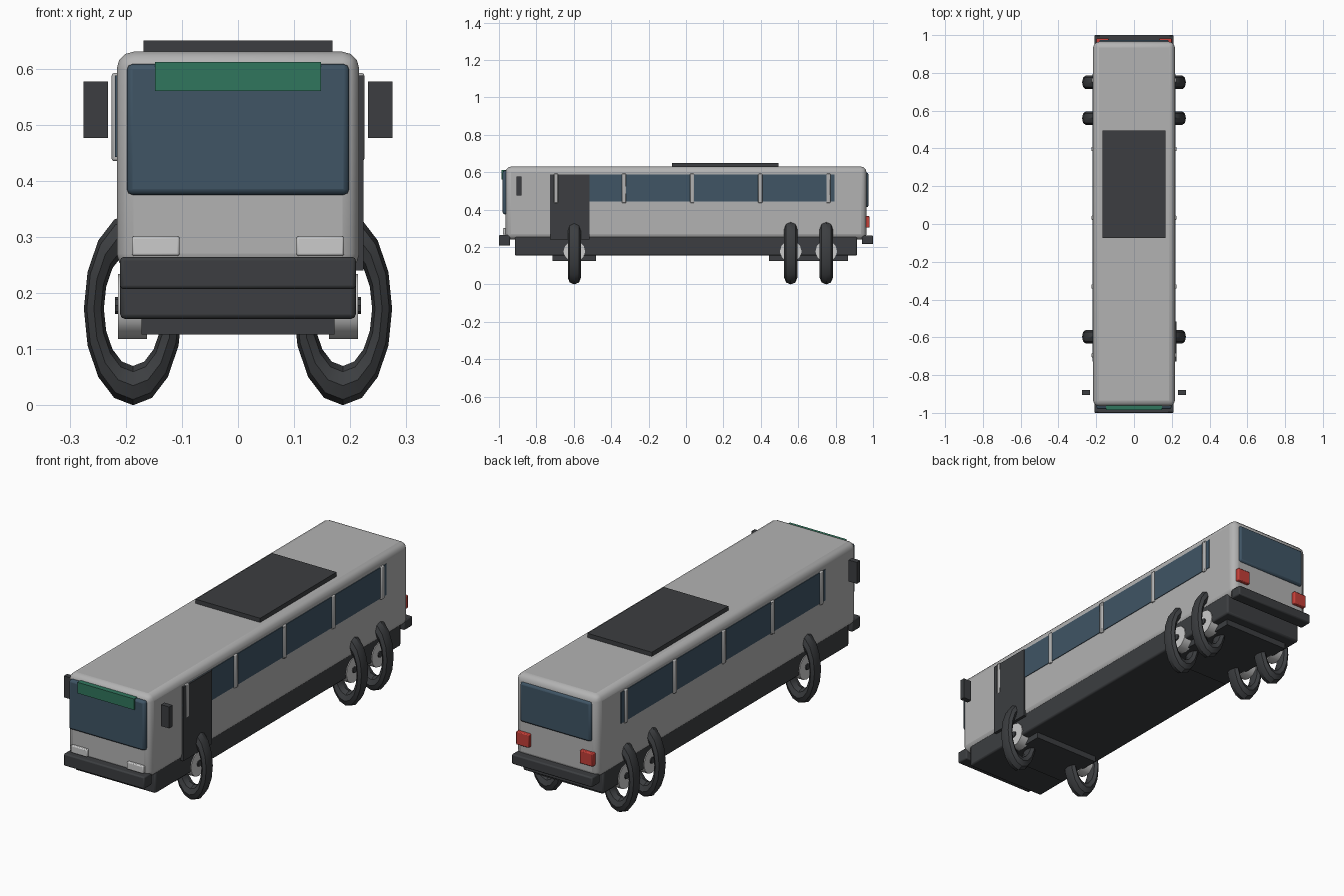
import bpy, math

if "Cube" in bpy.data.objects:
    bpy.data.objects.remove(bpy.data.objects["Cube"])

def mat(name, c):
    m = bpy.data.materials.new(name)
    m.diffuse_color = (*c, 1)
    m.use_nodes = True
    m.node_tree.nodes["Principled BSDF"].inputs["Base Color"].default_value = m.diffuse_color
    return m

DARK = mat("dark_trim", (0.045, 0.048, 0.052))
GLASS = mat("tinted_glass", (0.05, 0.09, 0.13))
RED = mat("red_lens", (0.55, 0.05, 0.04))
GREEN = mat("green_display", (0.03, 0.18, 0.11))
WHITE = mat("clear_lens", (0.85, 0.85, 0.85))
BODY = mat("body_paint", (0.45, 0.45, 0.45))
METAL = mat("hub_metal", (0.55, 0.56, 0.57))

def finish(o, name, m):
    o.name = name
    o.data.materials.append(m)
    bpy.ops.object.shade_smooth_by_angle(angle=math.radians(30))
    return o

def box(name, x, y, z, m, bevel=0.0, seg=2):
    """Box from (min, max) ranges on each axis."""
    r = (x, y, z)
    bpy.ops.mesh.primitive_cube_add(size=1, location=[(a + b) / 2 for a, b in r])
    o = bpy.context.object
    o.scale = [b - a for a, b in r]
    bpy.ops.object.transform_apply(location=False, rotation=False, scale=True)
    if bevel:
        b = o.modifiers.new("bevel", 'BEVEL')
        b.width, b.segments = bevel, seg
    return finish(o, name, m)

def side_box(name, s, x, y, z, m, bevel=0.0):
    return box(name, tuple(sorted((s * x[0], s * x[1]))), y, z, m, bevel)

def cyl(name, x0, x1, y, z, r, m, n=12):
    bpy.ops.mesh.primitive_cylinder_add(vertices=n, radius=r, depth=abs(x1 - x0),
        location=((x0 + x1) / 2, y, z), rotation=(0, math.pi / 2, 0))
    return finish(bpy.context.object, name, m)

# Shell and lower skirt
box("body", (-.216, .216), (-.965, .965), (.24, .63), BODY, .03, 3)
box("skirt", (-.21, .21), (-.915, .915), (.154, .26), DARK, .008)
box("roof_unit", (-.168, .168), (-.075, .495), (.62, .65), DARK)

# Front: glass, display, lights, bumper
box("windshield", (-.198, .198), (-.98, -.95), (.375, .608), GLASS, .01)
box("route_display", (-.148, .148), (-.986, -.96), (.56, .612), GREEN)
box("front_bumper", (-.21, .21), (-1, -.94), (.207, .264), DARK, .006)
# Rear: glass and bumper
box("rear_window", (-.185, .185), (.95, .975), (.412, .598), GLASS, .01)
box("rear_bumper", (-.21, .21), (.94, 1), (.215, .262), DARK, .006)

# Door on the right side
box("door", (.2, .224), (-.727, -.515), (.24, .588), DARK)

WHEELS = (-.597, .56, .75)
for s, side in ((-1, "left"), (1, "right")):
    side_box(side + "_headlight", s, (.104, .189), (-.978, -.95), (.266, .301), WHITE, .004)
    side_box(side + "_taillight", s, (.133, .2), (.95, .982), (.303, .365), RED, .004)
    side_box(side + "_mirror", s, (.232, .275), (-.905, -.88), (.476, .577), DARK)
    # Window strip with pillars
    side_box(side + "_windows", s, (.2, .219), (-.727, .795), (.442, .588), GLASS)
    for i in range(5):
        y = -.695 + i * .364
        side_box(f"{side}_pillar_{i}", s, (.205, .225), (y - .011, y + .011), (.435, .592), BODY, .004)
    for i, y in enumerate(WHEELS):
        # Narrow ring tyres standing across the body
        bpy.ops.mesh.primitive_torus_add(major_segments=16, minor_segments=8,
            major_radius=.137, minor_radius=.035,
            location=(s * .187, y, .172), rotation=(math.pi / 2, 0, 0))
        t = bpy.context.object
        bpy.ops.object.transform_apply(location=False, rotation=True, scale=False)
        t.scale.x = .51
        bpy.ops.object.transform_apply(location=False, rotation=False, scale=True)
        finish(t, f"{side}_tyre_{i}", DARK)
        cyl(f"{side}_hub_{i}", s * .162, s * .214, y, .176, .058, METAL)
        cyl(f"{side}_hub_cap_{i}", s * .2, s * .219, y, .178, .015, DARK, 8)

# Flat-bottomed wheel wells under the floor
for i, y in enumerate(WHEELS):
    box(f"wheel_well_{i}", (-.172, .172), (y - .117, y + .117), (.126, .24), DARK)
